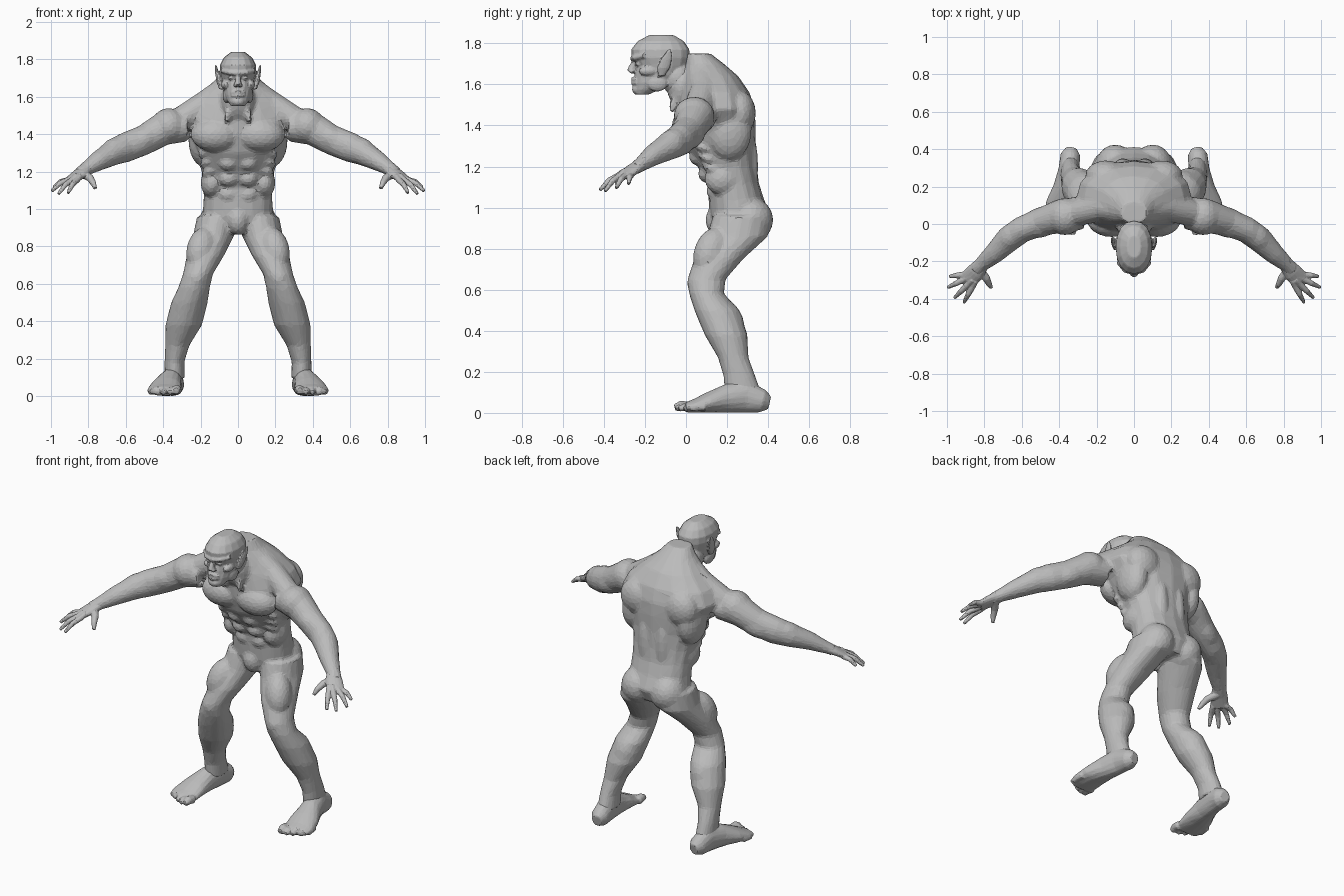
import bpy
import bmesh
import math
from mathutils import Matrix, Vector

UNIT = 0.01  # all part sizes below are in hundredths
SIDES = 16

cube = bpy.data.objects.get("Cube")
if cube:
    bpy.data.objects.remove(cube, do_unlink=True)

# One plain clay grey for the whole figure
clay = bpy.data.materials.new("clay_grey")
clay.use_nodes = True
grey = (0.5, 0.5, 0.5, 1)
clay.diffuse_color = grey
clay.node_tree.nodes["Principled BSDF"].inputs["Base Color"].default_value = grey


def ball(bm, centre, radii, aim=None):
    """Ellipsoid muscle mass; its local z can be aimed along a direction."""
    turn = Matrix()
    if aim:
        turn = Vector(aim).to_track_quat("Z", "Y").to_matrix().to_4x4()
    place = Matrix.Translation(Vector(centre) * UNIT) @ turn
    stretch = Matrix.Diagonal((*[r * UNIT for r in radii], 1))
    bmesh.ops.create_icosphere(bm, subdivisions=3, radius=1, matrix=place @ stretch)


def tube(bm, stations, flat=False, power=2.0):
    """Loft through stations (x, y, z, half width, half depth)."""
    points = [Vector(s[:3]) * UNIT for s in stations]
    rings = []
    for i, station in enumerate(stations):
        ahead = points[min(i + 1, len(points) - 1)]
        tangent = (ahead - points[max(i - 1, 0)]).normalized()
        if flat:
            across, up = Vector((1, 0, 0)), Vector((0, 1, 0))
        else:
            across = tangent.cross(Vector((0, 0, 1))).normalized()
            up = across.cross(tangent)
        ring = []
        for k in range(SIDES):
            angle = math.tau * k / SIDES
            c, s = math.cos(angle), math.sin(angle)
            c = math.copysign(abs(c) ** (2 / power), c)
            s = math.copysign(abs(s) ** (2 / power), s)
            offset = across * c * station[3] + up * s * station[4]
            ring.append(bm.verts.new(points[i] + offset * UNIT))
        rings.append(ring)
    faces = [bm.faces.new(rings[0]), bm.faces.new(rings[-1])]
    for low, high in zip(rings, rings[1:]):
        for k in range(SIDES):
            n = (k + 1) % SIDES
            faces.append(bm.faces.new((low[k], low[n], high[n], high[k])))
    bmesh.ops.recalc_face_normals(bm, faces=faces)


def mirror_sides(bm):
    """Copy everything built so far to the other side."""
    copy = bmesh.ops.duplicate(bm, geom=bm.verts[:] + bm.edges[:] + bm.faces[:])["geom"]
    for item in copy:
        if isinstance(item, bmesh.types.BMVert):
            item.co.x = -item.co.x
    faces = [item for item in copy if isinstance(item, bmesh.types.BMFace)]
    bmesh.ops.reverse_faces(bm, faces=faces)


def sculpt(name, mesh, voxel, smoothing, keep):
    """Fuse the masses into one skin, then break it into flat facets."""
    obj = bpy.data.objects.new(name, mesh)
    bpy.context.collection.objects.link(obj)
    fuse = obj.modifiers.new("fuse", "REMESH")
    fuse.mode = "VOXEL"
    fuse.voxel_size = voxel
    soften = obj.modifiers.new("soften", "SMOOTH")
    soften.iterations = smoothing
    facet = obj.modifiers.new("facet", "DECIMATE")
    facet.ratio = keep


def to_mesh(name, bm):
    mesh = bpy.data.meshes.new(name)
    bm.to_mesh(mesh)
    bm.free()
    mesh.materials.append(clay)
    return mesh


def sculpt_pair(name, bm, voxel, smoothing, keep):
    left = to_mesh("left_" + name, bm)
    right = left.copy()
    right.transform(Matrix.Scale(-1, 4, (1, 0, 0)))
    right.flip_normals()
    sculpt("left_" + name, left, voxel, smoothing, keep)
    sculpt("right_" + name, right, voxel, smoothing, keep)


# Body: limbs and paired muscles on one side, mirrored, then the trunk
body = bmesh.new()
arm = [(28, 6, 144, 9, 8), (40, 4, 143, 9, 9), (50, 1, 137, 7.5, 8),
       (60, -3, 133, 7, 8), (67, -8, 130, 7, 6.8), (75, -16, 125.5, 5.5, 5.2),
       (82, -22, 121, 4, 3.5), (85, -25, 119, 4, 3)]
tube(body, arm)
leg = [(11, 27, 96, 11, 14), (13, 25, 86, 11, 15), (17.5, 16, 75, 10, 12),
       (21.5, 10, 65, 8, 9.3), (23.5, 10, 58, 8.5, 8.5), (26, 15, 50, 9.8, 11),
       (29, 19.5, 38, 9.8, 10.5), (32.5, 23, 27, 6.5, 7.5),
       (34, 26, 18, 5.3, 7.8), (34, 28, 9, 5.5, 9)]
tube(body, leg, flat=True)
trapezius = [(5, 8, 165, 7, 7), (17, 9, 156, 7.5, 7.5), (30, 6, 148, 7, 7)]
tube(body, trapezius)
ball(body, (37, 4, 144.5), (9.5, 10, 9.5))                       # deltoid
ball(body, (49, -2, 138), (5, 6, 10), aim=(9, -3, -5))           # biceps
ball(body, (50, 4, 136), (5, 6, 11), aim=(9, -3, -5))            # triceps
ball(body, (66, -7, 131.5), (6.5, 6.5, 10), aim=(6, -6, -4))     # forearm
ball(body, (12, 2, 139.5), (13, 9, 9), aim=(0, 0, 1))            # pectoral
ball(body, (19, 21, 137), (7.5, 11, 14))                         # side of back
ball(body, (15, 26, 146), (11, 8, 11))                           # shoulder blade
ball(body, (6, 29, 120), (5, 6.2, 20))                           # lower back
ball(body, (14, 18, 114), (6, 9, 8))                             # waist
ball(body, (10, 31.5, 94), (10.3, 11, 11))                       # buttock
ball(body, (19, 13, 78), (8, 9.5, 13), aim=(-2, 3, 8))           # thigh
ball(body, (22, 6, 63), (5.5, 5.5, 6))                           # knee
ball(body, (26, 20, 44), (7.5, 8.3, 12), aim=(-2, -3, 8))        # calf
for row, front in enumerate((4, 8.5, 12.5)):                     # stomach blocks
    ball(body, (5.2, front + 2, 125 - row * 8.5), (5.4, 4.6, 4.6))
for row in range(3):                                             # rib muscles
    ball(body, (17 - row, 8 + row * 2, 130 - row * 5), (4, 5, 2.6), aim=(1, 1, 3))
ball(body, (4, -4, 155), (2, 3, 10), aim=(-2, 3, 8))             # neck cord
mirror_sides(body)

trunk = [(0, 26, 88, 12, 12), (0, 26.5, 96, 19, 15), (0, 24.5, 104, 18.5, 13.5),
         (0, 23, 112, 18.5, 12.5), (0, 20, 120, 19.5, 14.5), (0, 16.5, 130, 22, 17.5),
         (0, 15, 140, 26, 19), (0, 14.5, 148, 31, 19), (0, 14, 156, 27, 17),
         (0, 12, 164, 18, 13.5), (0, 9, 170, 11, 9.5), (0, 6, 175, 7, 6)]
tube(body, trunk, flat=True, power=2.2)
ball(body, (0, 0, 157), (9.5, 9, 13), aim=(0, -3, 7))            # neck
ball(body, (0, 16, 94), (6, 6.5, 8))                             # groin
sculpt("body", to_mesh("body", body), 0.011, 4, 0.14)

# Head: skull loft with face masses
head = bmesh.new()
ball(head, (3.8, -23.3, 170), (1.6, 1.5, 1.1))                   # eye
ball(head, (6.8, -18.5, 166.5), (2.3, 4.5, 2.4))                 # cheekbone
ball(head, (6, -14, 160.5), (2.2, 5, 4))                         # jaw corner
ball(head, (1.3, -26.3, 166.3), (1.2, 1.4, 1.1))                 # nostril
tube(head, [(0, -25.8, 172.6, 1.6, 1.4), (4.5, -24.5, 173, 1.7, 1.4),
            (8.5, -20, 174, 1.4, 1.2)])                          # brow
tube(head, [(0, -26, 162.8, 1, 0.9), (3.6, -24, 162, 0.9, 0.8)])  # upper lip
tube(head, [(0, -26, 160.6, 1.1, 1), (3.4, -24, 160.8, 0.9, 0.8)])  # lower lip
tube(head, [(9, -12, 164, 1.1, 1.6), (10.2, -11, 168, 1.3, 3.2),
            (11.2, -9.5, 172.5, 1, 2.8), (12, -8, 177, 0.6, 0.8)], flat=True)  # ear
mirror_sides(head)
skull = [(0, -21.5, 155, 3.6, 3.2), (0, -19, 157.5, 5.6, 6.3),
         (0, -16, 161, 7.2, 9.2), (0, -13, 165, 8, 12), (0, -11.8, 169, 8.8, 12.4),
         (0, -12.3, 173, 9.8, 14), (0, -12.5, 177, 9.7, 14.2),
         (0, -12.3, 181, 7.6, 11.3), (0, -12, 184, 3.6, 6)]
tube(head, skull, flat=True, power=2.2)
tube(head, [(0, -24.5, 172, 1.3, 1.5), (0, -26, 169, 1.4, 1.8),
            (0, -27, 166.5, 1.8, 1.8)], flat=True)               # nose
ball(head, (0, -23.5, 157.5), (3.6, 2.8, 2.6))                   # chin
ball(head, (0, -4, 163), (8, 8, 9))                              # nape
sculpt("head", to_mesh("head", head), 0.006, 2, 0.22)

# Hands: palm, four bent fingers and a thumb
hand = bmesh.new()
tube(hand, [(80, -20, 122, 3.6, 3.2), (85, -26, 118.5, 5, 2.6),
            (89, -30, 115.5, 5, 2)])
fingers = [((86, -33, 115.5), (91, -42, 108.5)), ((88.5, -32, 115.7), (96, -39.5, 108)),
           ((90.5, -29.5, 115.7), (99.7, -34, 109.5)), ((91, -27, 115.5), (98.7, -28, 111.5))]
for knuckle, tip in fingers:
    root, end = Vector(knuckle), Vector(tip)
    bend = root.lerp(end, 0.5) + Vector((0, 0, 1.2))
    start = root.lerp(end, -0.3)
    tube(hand, [(*start, 1.5, 1.5), (*root, 1.6, 1.6), (*bend, 1.5, 1.4), (*end, 0.9, 0.9)])
tube(hand, [(83, -24, 119, 2.5, 2.3), (79, -29, 116.5, 2.1, 2), (77.5, -32, 114, 1.6, 1.7),
            (76.3, -34, 111, 1, 1)])
sculpt_pair("hand", hand, 0.005, 2, 0.2)

# Feet: heel to ball wedge and a fan of toes
foot = bmesh.new()
tube(foot, [(33.5, 40.5, 5, 3, 3.5), (34, 37, 5.8, 5.3, 5.8), (34.8, 29, 8, 5.6, 8),
            (36.5, 20, 7, 6.5, 7), (38.5, 11, 5, 8.5, 5), (39.5, 4, 3.3, 9, 3.3),
            (39.5, 0, 2.6, 8, 2.5)])
ball(foot, (34, 27, 13), (5.2, 7.5, 6))                          # ankle
for toe in range(5):
    x, front = 32.5 + toe * 3.4, -5.5 + toe * toe * 0.5
    size = 2.5 if toe == 0 else 1.9
    tube(foot, [(x, front + 7, 3, size, size), (x + 0.4, front + 3, size + 1, size, size),
                (x + 0.6, front, size, size * 0.7, size * 0.7)])
sculpt_pair("foot", foot, 0.007, 2, 0.18)
